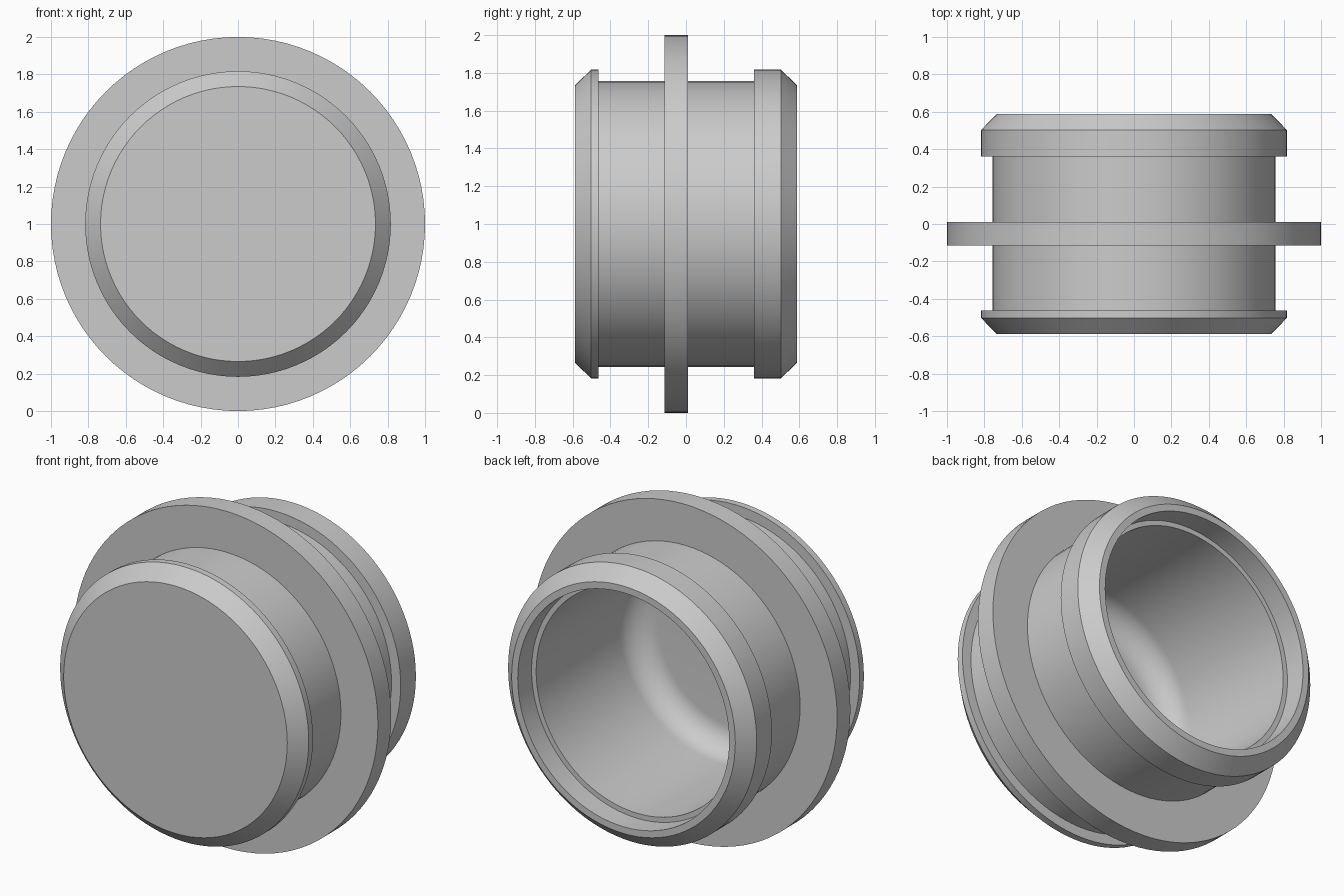
import bpy, bmesh
from math import sin, cos, pi, radians

cube = bpy.data.objects.get("Cube")
if cube:
    bpy.data.objects.remove(cube, do_unlink=True)

SEGMENTS = 96
CENTRE_Z = 1.0

grey = bpy.data.materials.new("plain grey")
grey.use_nodes = True
colour = (0.6, 0.6, 0.6, 1)
grey.diffuse_color = colour
grey.node_tree.nodes["Principled BSDF"].inputs["Base Color"].default_value = colour


def lathe(name, profile):
    """Turn (radius, y) points around the y axis; both ends are capped."""
    bm = bmesh.new()
    rings = []
    for r, y in profile:
        angles = [2 * pi * i / SEGMENTS for i in range(SEGMENTS)]
        rings.append([bm.verts.new((r * cos(a), y, CENTRE_Z + r * sin(a))) for a in angles])
    for a, b in zip(rings, rings[1:]):
        for i in range(SEGMENTS):
            j = (i + 1) % SEGMENTS
            bm.faces.new((a[i], a[j], b[j], b[i]))
    bm.faces.new(rings[0])
    bm.faces.new(rings[-1])
    bmesh.ops.recalc_face_normals(bm, faces=bm.faces)
    mesh = bpy.data.meshes.new(name)
    bm.to_mesh(mesh)
    bm.free()
    mesh.materials.append(grey)
    obj = bpy.data.objects.new(name, mesh)
    bpy.context.collection.objects.link(obj)
    bpy.ops.object.select_all(action='DESELECT')
    obj.select_set(True)
    bpy.context.view_layer.objects.active = obj
    bpy.ops.object.shade_smooth_by_angle(angle=radians(30))


END, BODY, COLLAR, RIM = 0.587, 0.757, 0.817, 0.735

# Closed front cap with a chamfered collar
front = [(RIM, -END), (COLLAR, -0.503), (COLLAR, -0.463), (BODY, -0.463)]
# Wide middle flange
flange = [(BODY, -0.115), (1, -0.115), (1, 0.01), (BODY, 0.01)]
# Open rear collar
rear = [(BODY, 0.36), (COLLAR, 0.36), (COLLAR, 0.503), (RIM, END)]
# Stepped mouth and deep bore, rounded where it meets the floor
LIP, BORE, FLOOR, FILLET, STEP = 0.695, 0.665, -0.47, 0.15, 0.13
mouth = [(LIP, END), (LIP, END - STEP), (BORE, END - STEP)]
fillet = []
for k in range(11):
    t = k / 10 * pi / 2
    fillet.append((BORE - FILLET + FILLET * cos(t), FLOOR + FILLET - FILLET * sin(t)))

lathe("flanged_cup", front + flange + rear + mouth + fillet)
